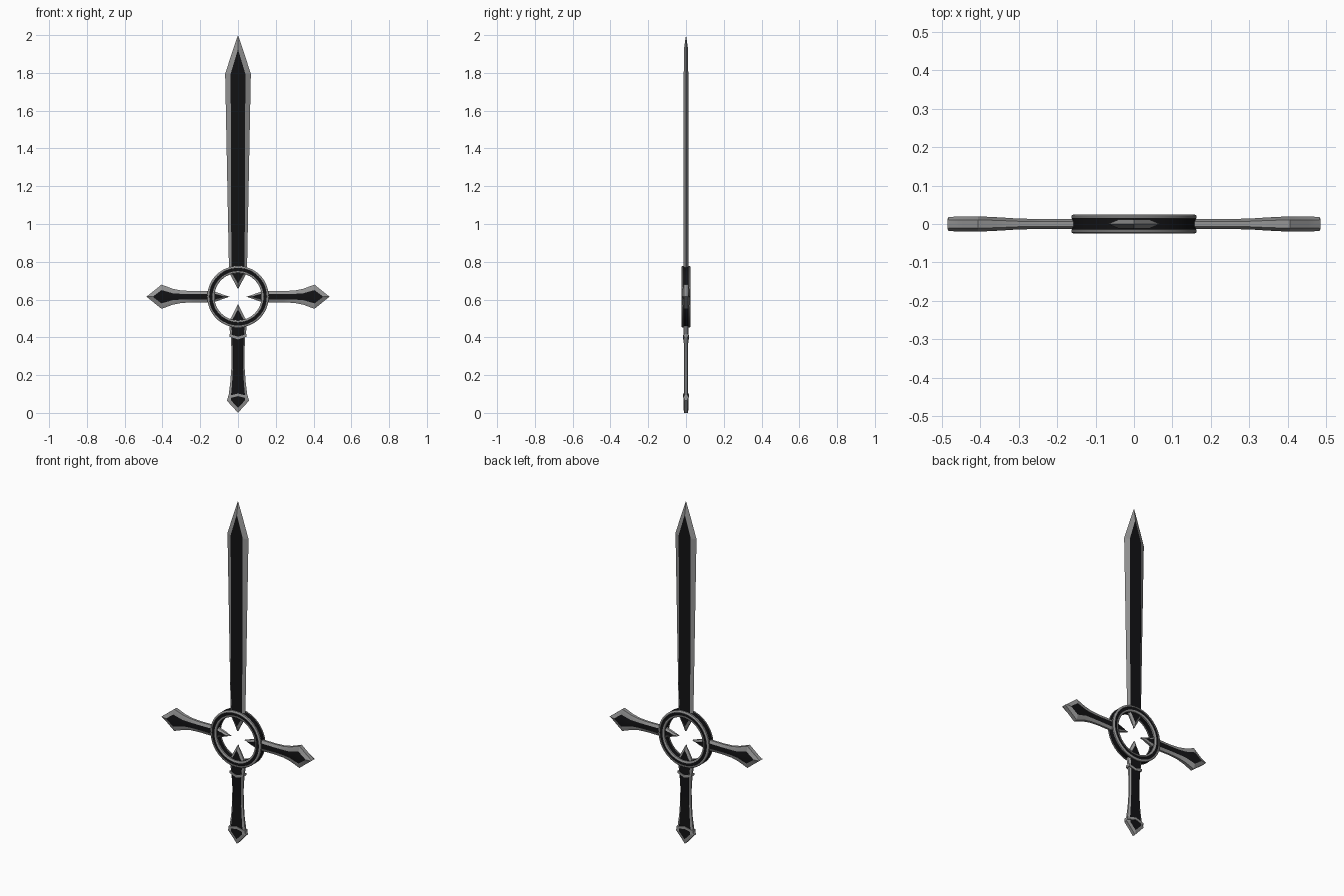
import bpy, bmesh, math

if "Cube" in bpy.data.objects:
    bpy.data.objects.remove(bpy.data.objects["Cube"])

BLACK = bpy.data.materials.new("black_enamel")
BLACK.diffuse_color = (0.006, 0.006, 0.007, 1)
BLACK.use_nodes = True
BLACK.node_tree.nodes["Principled BSDF"].inputs["Base Color"].default_value = BLACK.diffuse_color
STEEL = bpy.data.materials.new("steel")
STEEL.diffuse_color = (0.30, 0.30, 0.30, 1)
STEEL.use_nodes = True
STEEL.node_tree.nodes["Principled BSDF"].inputs["Base Color"].default_value = STEEL.diffuse_color
RING_Z = 0.615


def finish(name, bm, smooth=None):
    bmesh.ops.remove_doubles(bm, verts=bm.verts, dist=1e-5)
    bmesh.ops.recalc_face_normals(bm, faces=bm.faces)
    me = bpy.data.meshes.new(name)
    bm.to_mesh(me)
    bm.free()
    me.materials.append(STEEL)
    me.materials.append(BLACK)
    ob = bpy.data.objects.new(name, me)
    bpy.context.collection.objects.link(ob)
    if smooth:
        bpy.ops.object.select_all(action='DESELECT')
        ob.select_set(True)
        bpy.context.view_layer.objects.active = ob
        bpy.ops.object.shade_smooth_by_angle(angle=math.radians(smooth))
    return ob


def bevelled_bar(name, stations, place, smooth=None):
    """Loft of 8-point sections (t, edge half width, edge depth, panel half width, panel depth).
    The front and back panels are black, the bevels are steel."""
    bm = bmesh.new()
    rings = []
    for t, w, e, p, d in stations:
        sec = [(p, -d), (w, -e), (w, e), (p, d), (-p, d), (-w, e), (-w, -e), (-p, -d)]
        rings.append([bm.verts.new(place(t, a, b)) for a, b in sec])
    for a, b in zip(rings, rings[1:]):
        for i in range(8):
            j = (i + 1) % 8
            f = bm.faces.new((a[i], a[j], b[j], b[i]))
            f.material_index = 1 if i in (3, 7) else 0
    return finish(name, bm, smooth)


def upright(t, w, d):
    return (w, d, t)


# Blade with its lower point reaching into the ring
bevelled_bar("blade", [
    (2.00, 0, 0, 0, 0),
    (1.925, 0.026, 0, 0, 0.011),
    (1.795, 0.068, 0, 0.039, 0.012),
    (0.77, 0.048, 0, 0.035, 0.012),
    (0.735, 0.043, 0.004, 0.030, 0.012),
    (0.685, 0.016, 0.004, 0, 0.012),
    (0.655, 0, 0, 0, 0.006)], upright)

# Crossguard arms with flared spear ends
arm = [
    (0.045, 0, 0, 0, 0.006),
    (0.075, 0.010, 0.006, 0, 0.012),
    (0.130, 0.030, 0.006, 0.018, 0.013),
    (0.165, 0.031, 0.006, 0.015, 0.013),
    (0.24, 0.030, 0.006, 0.014, 0.013),
    (0.30, 0.033, 0.007, 0.015, 0.014),
    (0.345, 0.042, 0.009, 0.018, 0.017),
    (0.405, 0.064, 0.011, 0.035, 0.020),
    (0.452, 0.026, 0.011, 0, 0.020),
    (0.482, 0.002, 0.011, 0, 0.018),
    (0.485, 0, 0.009, 0, 0.012)]
for side, s in (("left", -1), ("right", 1)):
    bevelled_bar("guard_arm_" + side, arm, lambda t, w, d: (s * t, d, RING_Z + w), 20)

# Grip, with its upper point reaching into the ring
bevelled_bar("grip", [
    (0.575, 0, 0, 0, 0.006),
    (0.545, 0.016, 0.004, 0, 0.012),
    (0.49, 0.044, 0.005, 0.032, 0.012),
    (0.45, 0.046, 0.006, 0.034, 0.013),
    (0.40, 0.038, 0.006, 0.030, 0.013),
    (0.32, 0.034, 0.004, 0.026, 0.010),
    (0.24, 0.035, 0.004, 0.027, 0.010),
    (0.16, 0.041, 0.004, 0.031, 0.010),
    (0.09, 0.050, 0.006, 0.037, 0.012)], upright, 20)

# Pointed pommel
bevelled_bar("pommel", [
    (0.095, 0.048, 0.008, 0.036, 0.013),
    (0.065, 0.059, 0.009, 0.036, 0.013),
    (0.027, 0.024, 0.009, 0, 0.013),
    (0.00, 0, 0.009, 0, 0.011)], upright)


# Chevron collars on the grip
def collar(name, w, z_edge, z_mid, height, depth):
    bm = bmesh.new()
    sec = []
    for x, z in ((-w, z_edge), (0, z_mid), (w, z_edge)):
        d = depth if x == 0 else depth * 0.8
        sec.append([bm.verts.new((x, y, z + h)) for y, h in
                    ((-d, -height / 2), (d, -height / 2), (d, height / 2), (-d, height / 2))])
    for a, b in zip(sec, sec[1:]):
        for i in range(4):
            j = (i + 1) % 4
            bm.faces.new((a[i], a[j], b[j], b[i]))
    bm.faces.new(sec[0])
    bm.faces.new(sec[-1])
    finish(name, bm)


collar("upper_collar", 0.044, 0.410, 0.396, 0.014, 0.017)
collar("lower_collar", 0.054, 0.082, 0.096, 0.014, 0.016)

# Ring: square section with steel corners and black sunken faces
bm = bmesh.new()
HALF_R, HALF_Y, MID_R = 0.019, 0.025, 0.144
corner = [(1, 0.5, 1), (1, 0.8, 0), (0.8, 1, 0), (0.4, 1, 0), (0.4, 0.86, 1)]
profile = []
for sr, sy in ((1, 1), (-1, 1), (-1, -1), (1, -1)):
    pts = [(0.9, 0.55), (1, 0.6), (1, 0.85), (0.7, 1), (0.45, 1), (0.4, 0.88)]
    if sr * sy < 0:
        pts.reverse()
    profile += [(MID_R + sr * a * HALF_R, sy * b * HALF_Y) for a, b in pts]
N = 48
loops = []
for k in range(N):
    a = 2 * math.pi * k / N
    loops.append([bm.verts.new((r * math.cos(a), y, RING_Z + r * math.sin(a))) for r, y in profile])
for k in range(N):
    a, b = loops[k], loops[(k + 1) % N]
    for i in range(len(profile)):
        j = (i + 1) % len(profile)
        f = bm.faces.new((a[i], a[j], b[j], b[i]))
        f.material_index = 1 if i % 6 == 5 else 0
finish("guard_ring", bm, 25)
